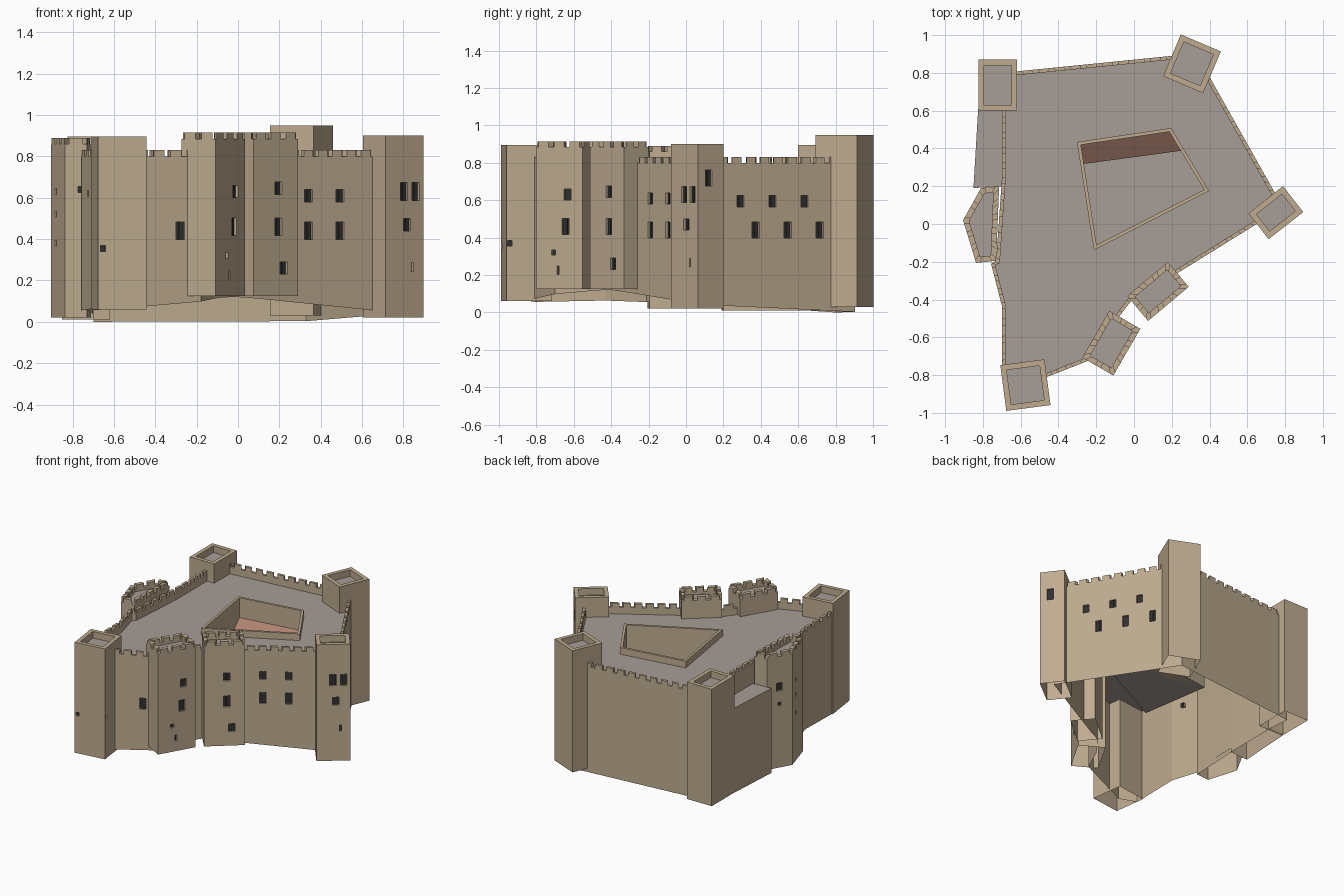
import bpy, bmesh
from math import radians, hypot
from mathutils import Vector, Matrix

if "Cube" in bpy.data.objects:
    bpy.data.objects.remove(bpy.data.objects["Cube"])


def mat(name, *col):
    m = bpy.data.materials.new(name)
    m.diffuse_color = (*col, 1)
    m.use_nodes = True
    m.node_tree.nodes["Principled BSDF"].inputs["Base Color"].default_value = m.diffuse_color
    return m


STONE = mat("stone", 0.52, 0.41, 0.28)
ROOF = mat("roof_grey", 0.39, 0.34, 0.31)
TILE = mat("red_tile", 0.42, 0.22, 0.16)
DARK = mat("dark_glass", 0.03, 0.03, 0.03)


def add_prism(bm, pts, z0, z1):
    """Closed prism over a 2D outline; z0 / z1 are numbers or one value per corner."""
    n = len(pts)
    z0 = z0 if isinstance(z0, list) else [z0] * n
    z1 = z1 if isinstance(z1, list) else [z1] * n
    lo = [bm.verts.new((p[0], p[1], z)) for p, z in zip(pts, z0)]
    hi = [bm.verts.new((p[0], p[1], z)) for p, z in zip(pts, z1)]
    base = bm.faces.new(lo[::-1])
    bm.faces.new(hi)
    for i in range(n):
        j = (i + 1) % n
        bm.faces.new((lo[i], lo[j], hi[j], hi[i]))
    if len(set(z0)) > 1:
        bmesh.ops.triangulate(bm, faces=[base])


def finish(bm, name, *mats):
    bmesh.ops.recalc_face_normals(bm, faces=bm.faces)
    me = bpy.data.meshes.new(name)
    bm.to_mesh(me)
    bm.free()
    ob = bpy.data.objects.new(name, me)
    bpy.context.collection.objects.link(ob)
    for m in mats:
        me.materials.append(m)
    return ob


def rect(x, y, w, d, angle):
    """Turned rectangle, counter-clockwise from its front edge."""
    r = Matrix.Rotation(radians(angle), 2)
    return [Vector((x, y)) + r @ Vector((sx * w / 2, sy * d / 2))
            for sx, sy in ((-1, -1), (1, -1), (1, 1), (-1, 1))]


def inset(poly, t):
    """Mitred inward offset of a counter-clockwise outline."""
    P = [Vector(p) for p in poly]
    out = []
    for i, p in enumerate(P):
        a = (p - P[i - 1]).normalized()
        b = (P[(i + 1) % len(P)] - p).normalized()
        na, nb = Vector((-a.y, a.x)), Vector((-b.y, b.x))
        out.append(p + (na + nb) * t / (1 + na.dot(nb)))
    return out


def parapet(name, poly, t, z0, z1, notch=0.0):
    """Wall ring on top of an outline, with merlons if notch > 0."""
    bm = bmesh.new()
    P, Q = [Vector(p) for p in poly], inset(poly, t)
    for i in range(len(P)):
        j = (i + 1) % len(P)
        add_prism(bm, [P[i], P[j], Q[j], Q[i]], z0, z1 - notch)
        n = max(1, round((P[j] - P[i]).length / 0.085)) if notch else 0
        for k in range(n):
            f, g = (k + 0.18) / n, (k + 0.82) / n
            add_prism(bm, [P[i].lerp(P[j], f), P[i].lerp(P[j], g),
                           Q[i].lerp(Q[j], g), Q[i].lerp(Q[j], f)], z1 - notch, z1)
    finish(bm, name, STONE)


panes = bmesh.new()
SIZES = {"tall": (.045, .085), "mid": (.045, .06), "small": (.024, .028), "slit": (.012, .045)}


def window_cut(bm, poly, edge, t, z, size):
    """Recess cutter plus dark pane, at fraction t along a wall."""
    w, h = SIZES[size]
    p, q = Vector(poly[edge]), Vector(poly[(edge + 1) % len(poly)])
    c, d = p.lerp(q, t), (q - p).normalized()
    out = Vector((d.y, -d.x))

    def slab(b, s, o0, o1):
        add_prism(b, [c - d * s + out * o1, c + d * s + out * o1,
                      c + d * s + out * o0, c - d * s + out * o0], z - h / 2, z + h / 2)
    slab(bm, w / 2, -0.02, 0.02)
    slab(panes, w / 2, -0.022, -0.014)
    if w > 0.03:
        slab(panes, 0.003, -0.014, -0.009)


def block(name, poly, z0, z1, windows=(), well=None):
    """Open-bottomed stone block with recessed windows and a grey flat roof."""
    bm = bmesh.new()
    add_prism(bm, poly, z0, z1)
    ob = finish(bm, name, STONE, ROOF)
    cb = bmesh.new()
    for wd in windows:
        window_cut(cb, poly, *wd)
    if well:
        add_prism(cb, well, 0.27, 1.2)
    cutter = finish(cb, name + "_cutter", STONE)
    cutter.hide_render = True
    if cutter.data.polygons:
        md = ob.modifiers.new("openings", 'BOOLEAN')
        md.operation, md.solver, md.object = 'DIFFERENCE', 'EXACT', cutter
        bpy.context.view_layer.objects.active = ob
        bpy.ops.object.modifier_apply(modifier=md.name)
    bpy.data.objects.remove(cutter)
    bm = bmesh.new()
    bm.from_mesh(ob.data)
    bm.normal_update()
    for f in bm.faces:
        f.material_index = int(f.normal.z > 0.9 and f.calc_area() > 0.004)
    low = [f for f in bm.faces if f.normal.z < -0.5 and f.calc_center_median().z < 0.15]
    bmesh.ops.delete(bm, geom=low, context='FACES')
    bm.to_mesh(ob.data)
    bm.free()


def tower(name, poly, z0, z1, windows=(), notch=0.0):
    block(name, poly, z0, z1 - 0.05, windows)
    parapet(name + "_parapet", poly, 0.03, z1 - 0.05, z1, notch)


# main castle body; the ground falls away from the gate
body = [(-.58, -.856), (-.18, -.7), (-.11, -.53), (-.075, -.485), (-.01, -.4), (.1, -.341),
        (.79, .087), (.33, .903), (-.7, .8), (-.7, .23), (-.73, -.195), (-.757, -.21),
        (-.7, -.43), (-.7, -.8)]
ground = [max(0, .125 * (1 - hypot(x, y + .45) / 1.43)) for x, y in body]
court = [(-.212, -.138), (.397, .175), (.196, .508), (-.302, .434)]
court_in = inset(court, 0.018)
wins = [(0, .75, .44, "tall"), (11, .55, .62, "small")]
for t in (.35, .57):
    wins += [(5, t, .61, "mid"), (5, t, .44, "tall")]
for k in range(3):
    wins += [(6, .25 + .21 * k, .595, "mid"), (6, .35 + .21 * k, .44, "tall")]
block("castle_body", body, ground, 0.75, wins, court_in)
parapet("wall_parapet", body, 0.02, 0.75, 0.83, 0.03)
parapet("courtyard_rim", court, 0.018, 0.75, 0.80)

# lean-to building with red roof on the courtyard's north side
s, e, ne, nw = court_in
bm = bmesh.new()
add_prism(bm, [nw.lerp(s, .19), ne.lerp(e, .33), ne, nw], 0.27, [.585, .585, .65, .65])
lean = finish(bm, "courtyard_lean_to", STONE, TILE)
for f in lean.data.polygons:
    f.material_index = int(f.normal.z > 0.5)

# lower annex on the west side
block("west_annex", [(-.7, .2), (-.7, .61), (-.825, .61), (-.85, .19)], 0.01, 0.65)

# plain corner towers
tower("north_west_tower", rect(-.722, .735, .205, .27, 0), .01, .895)
tower("north_east_tower", rect(.307, .848, .23, .24, -23), .03, .95)
tower("south_west_tower", rect(-.575, -.853, .236, .244, 7.5), .06, .895,
      [(0, .1, .355, "small"), (1, .07, .37, "small")])
tower("east_tower", rect(.751, .06, .233, .174, 38), .02, .9,
      [(0, .49, .63, "tall"), (0, .8, .63, "tall"), (0, .57, .47, "mid"),
       (0, .71, .265, "slit"), (1, .42, .72, "tall")])

# crenellated gate towers and west bastion
tower("right_gate_tower", rect(.127, -.357, .281, .172, 40), .125, .915,
      [(0, .56, .645, "mid"), (0, .56, .46, "tall"), (0, .68, .26, "mid")], .03)
tower("left_gate_tower", rect(-.12, -.631, .286, .19, 60), .125, .915,
      [(0, .68, .63, "mid"), (0, .64, .46, "tall"), (0, .38, .32, "small"),
       (0, .48, .225, "slit")], .03)
tower("west_bastion", [(-.714, .2), (-.81, .19), (-.905, .02), (-.836, -.206), (-.73, -.195)],
      .02, .89, [(1, .5, .63, "mid"), (1, .5, .5, "small"), (3, .7, .64, "small")]
      + [(2, .35, z, "small") for z in (.38, .52, .63)], .03)

finish(panes, "window_panes", DARK)
